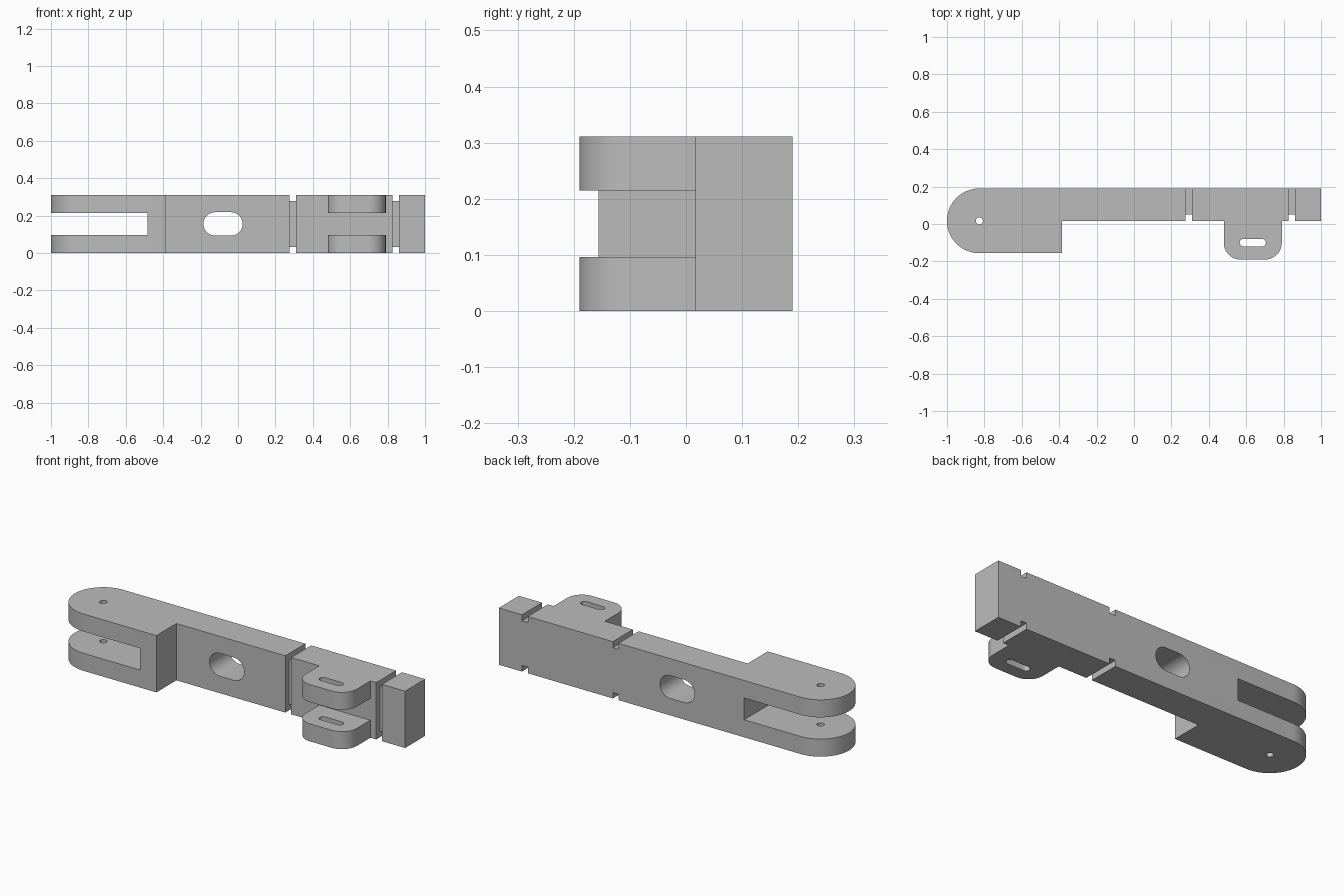
import bpy
from math import sin, cos, pi, radians
from mathutils import Vector

if "Cube" in bpy.data.objects:
    bpy.data.objects.remove(bpy.data.objects["Cube"], do_unlink=True)

H = 0.311                     # overall height
FACE, BACK = 0.017, 0.19      # front and back of the bar
GAP = (0.096, 0.215)          # open height inside the fork and between the lugs
R = BACK - FACE               # fork end radius
PIN_X = R - 1


def arc(cx, cy, r, start, end, n=16):
    angles = [radians(start + (end - start) * i / n) for i in range(n + 1)]
    return [(cx + r * cos(a), cy + r * sin(a)) for a in angles]


def slot(x0, x1, y0, y1):
    r, mid = (y1 - y0) / 2, (y0 + y1) / 2
    return arc(x1 - r, mid, r, -90, 90) + arc(x0 + r, mid, r, 90, 270)


def rect(x0, x1, y0, y1):
    return [(x0, y0), (x1, y0), (x1, y1), (x0, y1)]


def prism(name, outline, low, high, axis="z"):
    """Extrude a closed outline along one axis."""
    place = {"x": lambda u, v, w: (w, u, v),
             "y": lambda u, v, w: (u, w, v),
             "z": lambda u, v, w: (u, v, w)}[axis]
    n = len(outline)
    verts = [Vector(place(u, v, w)) for w in (low, high) for u, v in outline]
    faces = [range(n)[::-1], range(n, 2 * n)]
    faces += [(i, (i + 1) % n, (i + 1) % n + n, i + n) for i in range(n)]
    if axis == "y":
        faces = [tuple(reversed(f)) for f in faces]
    mesh = bpy.data.meshes.new(name)
    mesh.from_pydata(verts, [], [tuple(f) for f in faces])
    obj = bpy.data.objects.new(name, mesh)
    bpy.context.collection.objects.link(obj)
    return obj


# Lever body: round fork end, bar and rounded lugs in one outline
lug_l, lug_r, lug_front, lug_rad = 0.48, 0.79, -0.19, 0.09
outline = (
    arc(PIN_X, FACE, R, 90, 270, 40)
    + [(-0.385, FACE - R), (-0.385, FACE), (lug_l, FACE)]
    + arc(lug_l + lug_rad, lug_front + lug_rad, lug_rad, 180, 270)
    + arc(lug_r - lug_rad, lug_front + lug_rad, lug_rad, 270, 360)
    + [(lug_r, FACE), (1, FACE), (1, BACK)]
)
body = prism("lever_body", outline, 0, H)

# Groove section: wraps bottom, front and top, leaving the back flush
d = 0.033
groove = [(0.3, -0.1), (0.3, d), (FACE + d, d), (FACE + d, H - d),
          (0.3, H - d), (0.3, 0.4), (-0.1, 0.4), (-0.1, -0.1)]

cutters = [
    prism("fork_gap", rect(-1.1, -0.485, -0.3, 0.3), *GAP),
    prism("lug_gap", rect(lug_l - 0.02, lug_r + 0.02, -0.3, FACE), *GAP),
    prism("pin_hole", arc(PIN_X, FACE, 0.019, 0, 345, 23), -0.1, 0.4),
    prism("lug_slot", slot(0.565, 0.705, -0.12, -0.08), -0.1, 0.4),
    prism("oval_window", slot(-0.185, 0.025, 0.093, 0.218), -0.3, 0.3, "y"),
    prism("inner_groove", groove, 0.275, 0.31, "x"),
    prism("outer_groove", groove, 0.825, 0.86, "x"),
]

# Cut the openings, then discard the cutters
bpy.ops.object.select_all(action="DESELECT")
body.select_set(True)
bpy.context.view_layer.objects.active = body
for cutter in cutters:
    cutter.hide_render = True
    mod = body.modifiers.new(cutter.name, "BOOLEAN")
    mod.operation = "DIFFERENCE"
    mod.solver = "EXACT"
    mod.object = cutter
    bpy.ops.object.modifier_apply(modifier=mod.name)
    bpy.data.objects.remove(cutter, do_unlink=True)

# Plain grey finish
grey = bpy.data.materials.new("plain_grey")
grey.use_nodes = True
color = (0.5, 0.5, 0.5, 1)
grey.diffuse_color = color
grey.node_tree.nodes["Principled BSDF"].inputs["Base Color"].default_value = color
body.data.materials.clear()
body.data.materials.append(grey)
bpy.ops.object.shade_smooth_by_angle(angle=radians(30))
